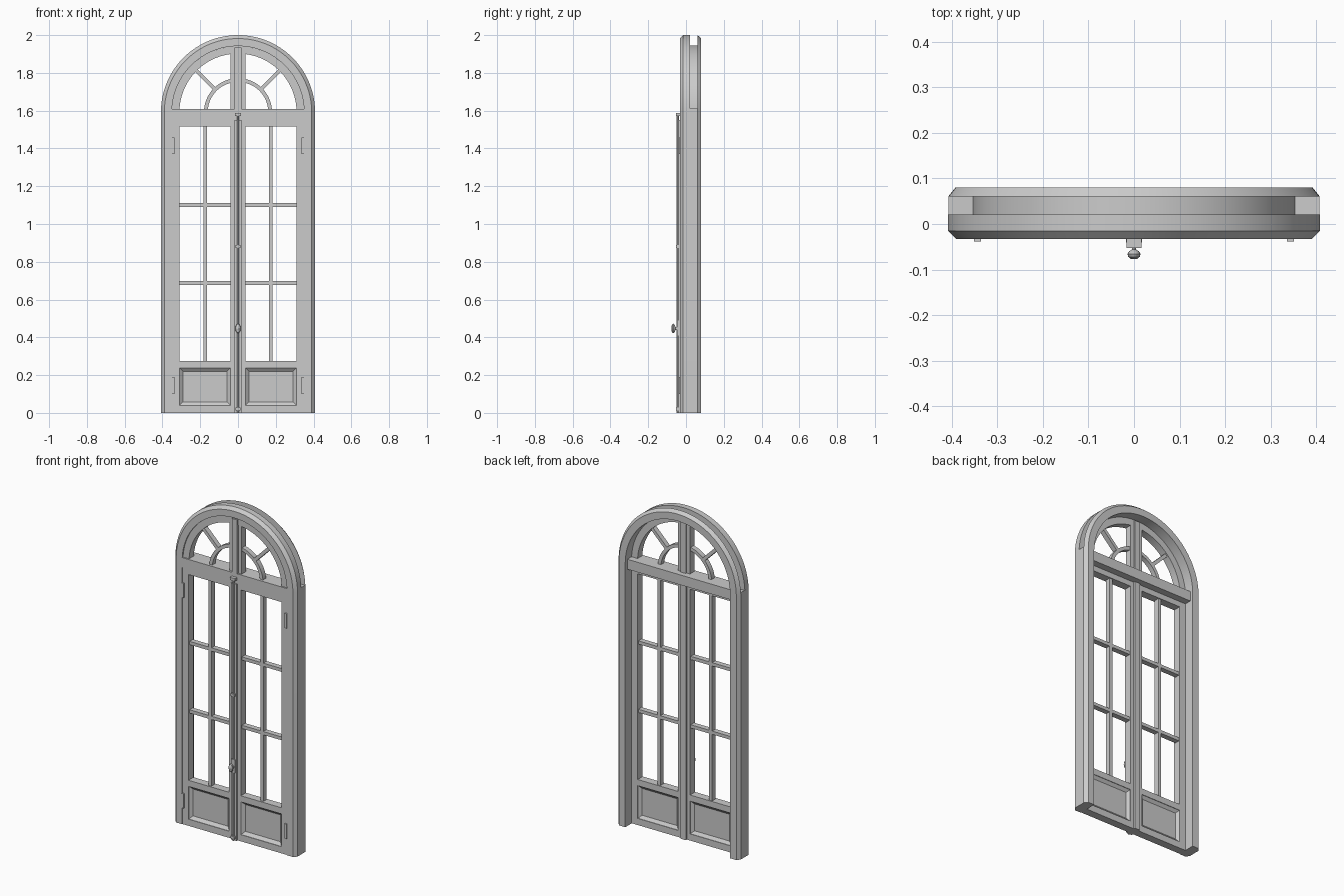
import bpy, bmesh, math

if "Cube" in bpy.data.objects:
    bpy.data.objects.remove(bpy.data.objects["Cube"])

SPRING, R = 1.592, 0.408

def finish(name, bm, smooth=False):
    bmesh.ops.recalc_face_normals(bm, faces=bm.faces)
    me = bpy.data.meshes.new(name)
    bm.to_mesh(me)
    bm.free()
    ob = bpy.data.objects.new(name, me)
    bpy.context.collection.objects.link(ob)
    if smooth:
        bpy.context.view_layer.objects.active = ob
        ob.select_set(True)
        bpy.ops.object.shade_smooth_by_angle(angle=math.radians(30))
        ob.select_set(False)
    return ob

def box(name, x0, x1, y0, y1, z0, z1):
    bm = bmesh.new()
    bmesh.ops.create_cube(bm, size=1)
    for v in bm.verts:
        v.co = ((x0 + x1) / 2 + v.co.x * (x1 - x0),
                (y0 + y1) / 2 + v.co.y * (y1 - y0),
                (z0 + z1) / 2 + v.co.z * (z1 - z0))
    return finish(name, bm)

def sweep(name, rows):
    """rows: list of rings of 3D points, skinned in order and capped."""
    bm = bmesh.new()
    rings = [[bm.verts.new(p) for p in row] for row in rows]
    n = len(rings[0])
    for a, b in zip(rings, rings[1:]):
        for i in range(n):
            j = (i + 1) % n
            bm.faces.new((a[i], a[j], b[j], b[i]))
    bm.faces.new(rings[0])
    bm.faces.new(rings[-1])
    bmesh.ops.remove_doubles(bm, verts=bm.verts, dist=1e-5)
    return finish(name, bm, True)

def arc_row(profile, deg):
    c, s = math.cos(math.radians(deg)), math.sin(math.radians(deg))
    return [(r * c, y, SPRING + r * s) for r, y in profile]

def arc(name, r0, r1, y0, y1, a0, a1, n=32):
    prof = [(r0, y0), (r1, y0), (r1, y1), (r0, y1)]
    return sweep(name, [arc_row(prof, a0 + (a1 - a0) * i / n) for i in range(n + 1)])

# outer frame: chamfered jambs and arch, with a groove around the arch only
def frame_profile(groove):
    return [(0.35, -0.033), (0.39, -0.033), (R, -0.015), (R, 0.021), (groove, 0.021),
            (groove, 0.06), (R, 0.06), (0.392, 0.08), (0.35, 0.08)]
solid, grooved = frame_profile(R - 0.0005), frame_profile(0.354)
rows = [[(r, y, 0) for r, y in solid], arc_row(solid, 0), arc_row(solid, 2.6)]
rows += [arc_row(grooved, 2.6 + 174.8 * i / 64) for i in range(65)]
rows += [arc_row(solid, 177.4), arc_row(solid, 180), [(-r, y, 0) for r, y in solid]]
sweep("outer_frame", rows)

# transom
box("transom", -0.35, 0.35, -0.033, 0.06, 1.55, 1.61)

# fanlight: arched sash, centre mullion, inner arch and spokes
arc("fanlight_sash", 0.31, 0.35, -0.025, 0.02, 1.5, 178.5, 64)
box("fanlight_mullion", -0.04, 0.04, -0.022, 0.02, 1.61, 1.925)
box("fanlight_cover_strip", -0.018, 0.018, -0.033, 0.028, 1.61, 1.935)
for s in (-1, 1):
    a0, a1 = (5, 78) if s > 0 else (175, 102)
    arc("fanlight_inner_arch", 0.16, 0.18, -0.018, 0.012, a0, a1, 24)
    c = math.sqrt(0.5)
    def spoke_row(r):
        return [(s * (r * c + t * c), y, SPRING + r * c - t * c)
                for t, y in ((-0.01, -0.018), (0.01, -0.018), (0.01, 0.012), (-0.01, 0.012))]
    sweep("fanlight_spoke", [spoke_row(0.175), spoke_row(0.315)])

# door leaves
Y0, Y1 = -0.03, 0.018
def leaf_box(name, s, x0, x1, y0, y1, z0, z1):
    return box(name, min(s * x0, s * x1), max(s * x0, s * x1), y0, y1, z0, z1)

for s in (-1, 1):
    leaf_box("outer_stile", s, 0.31, 0.35, Y0, Y1, 0, 1.55)
    leaf_box("meeting_stile", s, 0.0, 0.04, Y0, Y1, 0, 1.55)
    leaf_box("top_rail", s, 0.04, 0.31, Y0, Y1, 1.517, 1.55)
    leaf_box("middle_rail", s, 0.04, 0.31, Y0, Y1, 0.238, 0.275)
    leaf_box("bottom_rail", s, 0.04, 0.31, Y0, Y1, 0, 0.04)
    leaf_box("vertical_glazing_bar", s, 0.163, 0.183, -0.02, 0.012, 0.275, 1.517)
    for z in (0.687, 1.10):
        leaf_box("horizontal_glazing_bar", s, 0.04, 0.31, -0.02, 0.012, z - 0.01, z + 0.01)
    # sunken panel with sloped borders on both sides
    def rect(d, y):
        return [(s * x, y, z) for x, z in ((0.04 + d, 0.04 + d), (0.31 - d, 0.04 + d),
                                           (0.31 - d, 0.238 - d), (0.04 + d, 0.238 - d))]
    sweep("lower_panel", [rect(0.018, -0.012), rect(0, -0.027), rect(0, 0.015), rect(0.018, 0.002)])
    # hinges
    for z in (0.145, 1.415):
        leaf_box("hinge", s, 0.336, 0.351, -0.038, -0.028, z - 0.044, z + 0.044)

# cover strips where the leaves meet
box("front_cover_strip", -0.018, 0.018, -0.041, Y0, 0, 1.55)
box("back_cover_strip", -0.018, 0.018, Y1, 0.028, 0, 1.55)

# bolt rod with its guides
def lathe(name, prof, axis, centre, squash=1.0, n=20):
    rows = []
    for r, h in prof:
        ring = []
        for i in range(n):
            a = 2 * math.pi * i / n
            u, v = r * math.cos(a), r * math.sin(a)
            p = (u, v, h) if axis == 'Z' else (u * squash, h, v)
            ring.append([a_ + b_ for a_, b_ in zip(p, centre)])
        rows.append(ring)
    return sweep(name, rows)

lathe("bolt_rod", [(0.006, 0.0), (0.006, 1.585)], 'Z', (0, -0.044, 0), n=12)
for z, w in ((0.02, 0.012), (0.88, 0.012), (1.58, 0.017)):
    box("rod_guide", -w, w, -0.053, -0.033, z - 0.008, z + 0.008)

# knob on its plate
box("knob_plate", -0.012, 0.012, -0.048, -0.04, 0.41, 0.49)
lathe("knob", [(0.014, -0.046), (0.009, -0.05), (0.008, -0.056), (0.02, -0.06), (0.026, -0.066),
               (0.023, -0.072), (0.012, -0.077)], 'Y', (0, 0, 0.447), squash=0.55)
